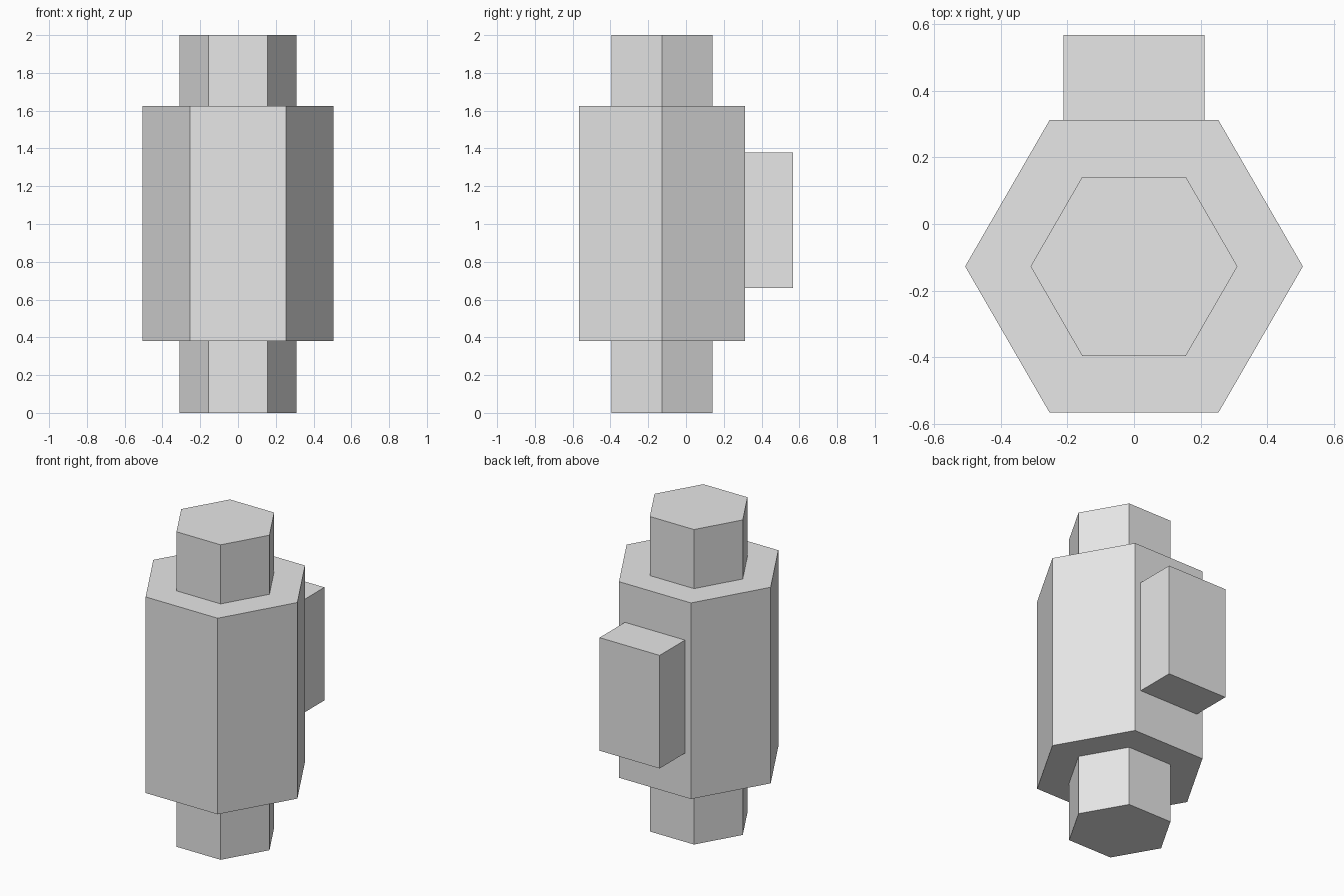
import bpy
import math

cube = bpy.data.objects.get("Cube")
if cube:
    bpy.data.objects.remove(cube, do_unlink=True)

grey = bpy.data.materials.new("light_grey")
grey.use_nodes = True
colour = (0.8, 0.8, 0.8, 1)
grey.diffuse_color = colour
grey.node_tree.nodes["Principled BSDF"].inputs["Base Color"].default_value = colour

AXIS_Y = -0.127


def finish(name):
    obj = bpy.context.object
    obj.name = name
    obj.data.name = name
    obj.data.materials.append(grey)
    return obj


def hex_prism(name, radius, bottom, top):
    """Upright six-sided prism with corners pointing left and right."""
    bpy.ops.mesh.primitive_cylinder_add(
        vertices=6, radius=radius, depth=top - bottom,
        location=(0, AXIS_Y, (bottom + top) / 2),
        rotation=(0, 0, math.radians(30)))
    bpy.ops.object.transform_apply(location=False, rotation=True, scale=False)
    return finish(name)


# Main body with a narrower stub at each end
body_radius = 0.506
hex_prism("body", body_radius, 0.38, 1.625)
hex_prism("lower_stub", 0.31, 0, 0.38)
hex_prism("upper_stub", 0.31, 1.625, 2)

# Block mounted on the back face of the body
front = AXIS_Y + body_radius * math.cos(math.radians(30))
back = 0.566
bottom, top = 0.66, 1.378
bpy.ops.mesh.primitive_cube_add(
    size=1, location=(0, (front + back) / 2, (bottom + top) / 2))
bpy.context.object.scale = (0.422, back - front, top - bottom)
bpy.ops.object.transform_apply(location=False, rotation=False, scale=True)
finish("back_block")
